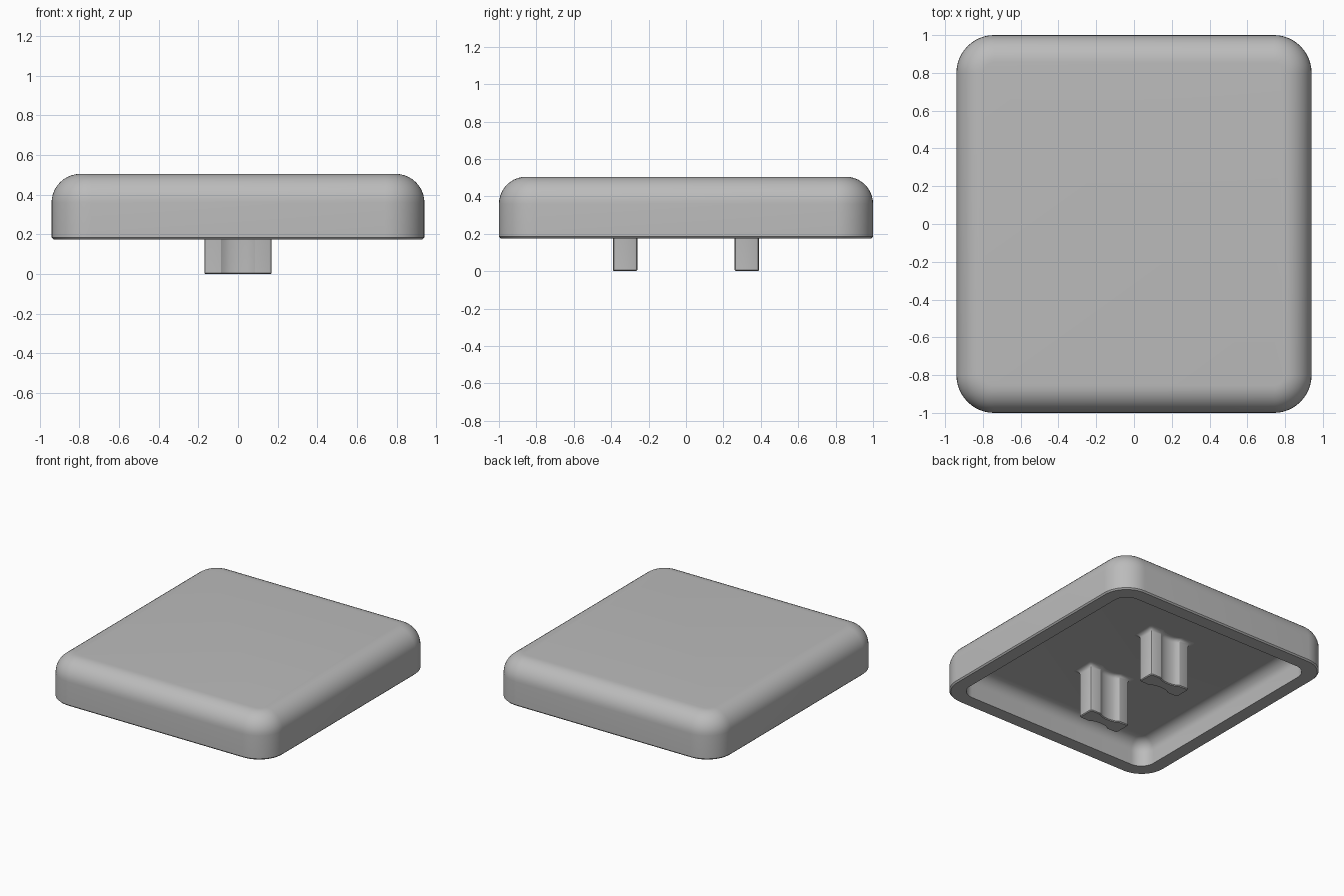
import bpy, bmesh
from math import sin, cos, pi

cube = bpy.data.objects.get("Cube")
if cube:
    bpy.data.objects.remove(cube)

HALF_X, HALF_Y = 0.94, 1.0
RIM_Z, TOP_Z, CEILING_Z = 0.175, 0.505, 0.37

grey = bpy.data.materials.new("matte grey")
grey.use_nodes = True
grey.diffuse_color = (0.5, 0.5, 0.5, 1)
grey.node_tree.nodes["Principled BSDF"].inputs["Base Color"].default_value = (0.5, 0.5, 0.5, 1)


def rounded_rect(inset, radius, z, steps=12):
    """Outline of a rounded rectangle, counter-clockwise."""
    points = []
    for corner, (sx, sy) in enumerate([(1, 1), (-1, 1), (-1, -1), (1, -1)]):
        cx, cy = sx * (HALF_X - inset - radius), sy * (HALF_Y - inset - radius)
        for i in range(steps + 1):
            a = (corner + i / steps) * pi / 2
            points.append((cx + radius * cos(a), cy + radius * sin(a), z))
    return points


def stem_outline(grow, z, y_mid):
    """Bar with rounded corners and a shallow concave groove on both long sides."""
    length, half, groove, r = 0.17 + grow, 0.065 + grow, 0.025, 0.015
    side = [(length, half - r), (length - r * 0.3, half - r * 0.3), (length - r, half)]
    for i in range(9):
        t = i / 8
        side.append((0.085 - 0.17 * t, half - groove * sin(pi * t) ** 0.6 if 0 < i < 8 else half))
    side += [(-x, y) for x, y in reversed(side[:3])]
    return [(x, y + y_mid, z) for x, y in side + [(-x, -y) for x, y in side]]


def loft(name, rings):
    """Skin a stack of matching outlines and cap both ends."""
    bm = bmesh.new()
    loops = [[bm.verts.new(p) for p in ring] for ring in rings]
    n = len(loops[0])
    for a, b in zip(loops, loops[1:]):
        for i in range(n):
            j = (i + 1) % n
            bm.faces.new((a[i], a[j], b[j], b[i]))
    bm.faces.new(loops[0][::-1])
    bm.faces.new(loops[-1])
    bmesh.ops.recalc_face_normals(bm, faces=bm.faces)
    mesh = bpy.data.meshes.new(name)
    bm.to_mesh(mesh)
    bm.free()
    mesh.materials.append(grey)
    obj = bpy.data.objects.new(name, mesh)
    bpy.context.collection.objects.link(obj)
    bpy.ops.object.select_all(action='DESELECT')
    obj.select_set(True)
    bpy.context.view_layer.objects.active = obj
    bpy.ops.object.shade_smooth_by_angle(angle=pi / 6)
    return obj


# Cap shell: hollow ceiling, inner fillet, flat rim, outer wall, rounded top edge
WALL, INNER_R, INNER_FILLET = 0.11, 0.11, 0.09
OUTER_R, TOP_FILLET = 0.2, 0.145
quarter = [i / 10 * pi / 2 for i in range(11)]
rings = []
for a in reversed(quarter):
    d = INNER_FILLET * (1 - cos(a))
    rings.append(rounded_rect(WALL + d, INNER_R - d,
                              CEILING_Z - INNER_FILLET * (1 - sin(a))))
rings.append(rounded_rect(WALL, INNER_R, RIM_Z))
rings.append(rounded_rect(0.01, OUTER_R - 0.01, RIM_Z))
rings.append(rounded_rect(0, OUTER_R, RIM_Z + 0.01))
for a in quarter:
    d = TOP_FILLET * (1 - cos(a))
    rings.append(rounded_rect(d, OUTER_R - d, TOP_Z - TOP_FILLET * (1 - sin(a))))
loft("cap_shell", rings)

# Two grooved stems, flaring where they meet the ceiling
FLARE = 0.03
for name, y_mid in (("front_stem", -0.325), ("back_stem", 0.325)):
    rings = [stem_outline(-0.006, 0, y_mid), stem_outline(0, 0.006, y_mid)]
    for i in range(6):
        a = i / 5 * pi / 2
        rings.append(stem_outline(FLARE * (1 - cos(a)),
                                  CEILING_Z - FLARE * (1 - sin(a)), y_mid))
    loft(name, rings)
